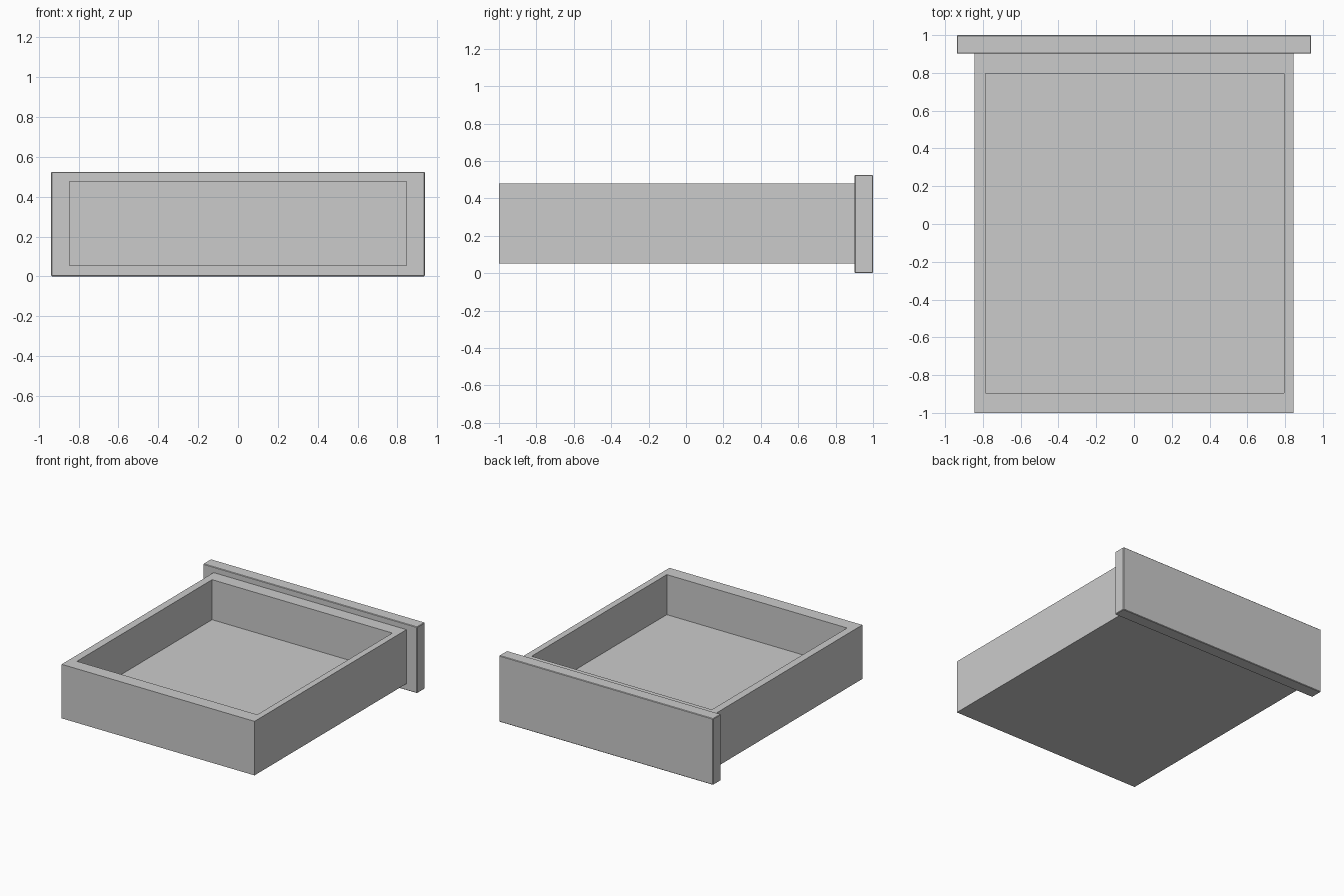
import bpy, bmesh

if "Cube" in bpy.data.objects:
    bpy.data.objects.remove(bpy.data.objects["Cube"])


def box(bm, lo, hi):
    """Add an axis-aligned box and return its faces."""
    verts = bmesh.ops.create_cube(bm, size=1)["verts"]
    for v in verts:
        for i in range(3):
            v.co[i] = lo[i] if v.co[i] < 0 else hi[i]
    return list({f for v in verts for f in v.link_faces})


def finish(bm, name):
    mesh = bpy.data.meshes.new(name)
    bmesh.ops.recalc_face_normals(bm, faces=bm.faces[:])
    bm.to_mesh(mesh)
    bm.free()
    obj = bpy.data.objects.new(name, mesh)
    bpy.context.collection.objects.link(obj)
    return obj


# Open tray: inset the top face to form the rim, then sink it to the floor
bm = bmesh.new()
faces = box(bm, (-0.845, -1.0, 0.052), (0.845, 0.905, 0.48))
top = max(faces, key=lambda f: f.calc_center_median().z)
bmesh.ops.inset_region(bm, faces=[top], thickness=0.05)
for v in top.verts:
    v.co.x = -0.785 if v.co.x < 0 else 0.795
    v.co.y = -0.895 if v.co.y < 0 else 0.797
sunk = bmesh.ops.extrude_face_region(bm, geom=[top])
for v in [g for g in sunk["geom"] if isinstance(g, bmesh.types.BMVert)]:
    v.co.z = 0.163
if top.is_valid:
    bmesh.ops.delete(bm, geom=[top], context="FACES_ONLY")
finish(bm, "drawer_tray")

# Wider face panel with slightly eased edges
bm = bmesh.new()
box(bm, (-0.938, 0.902, 0.0), (0.938, 1.0, 0.525))
panel = finish(bm, "drawer_front_panel")
bevel = panel.modifiers.new("eased_edges", "BEVEL")
bevel.width = 0.004
bevel.segments = 1
